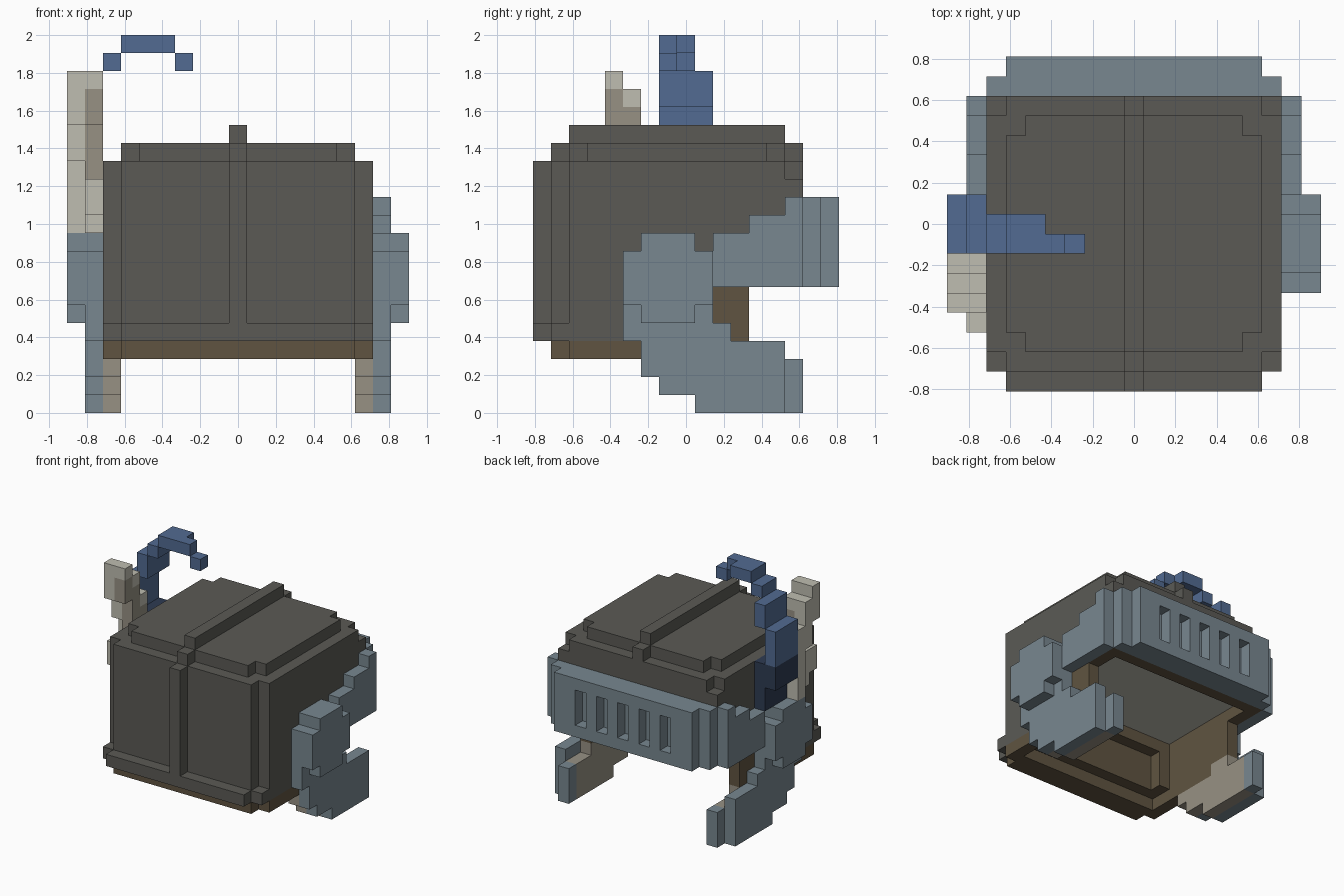
import bpy, bmesh, math
from mathutils import Vector

if "Cube" in bpy.data.objects:
    bpy.data.objects.remove(bpy.data.objects["Cube"])

U = 2 / 21          # edge of one cube
cells = {}          # (i, j, k) -> (part, colour)


def lin(h):
    c = [int(h[i:i + 2], 16) / 255 for i in (0, 2, 4)]
    return [v / 12.92 if v <= 0.04045 else ((v + 0.055) / 1.055) ** 2.4 for v in c] + [1]


COLOURS = {"dark_iron": "5B5A55", "slate_steel": "788790", "feather_blue": "526B92",
           "feather_navy": "2E3B52", "leather_brown": "605441", "bone": "BFBDB1",
           "tan": "979184"}
mats = {}
for name, code in COLOURS.items():
    mats[name] = bpy.data.materials.new(name)
    mats[name].diffuse_color = lin(code)
names = list(COLOURS)


def span(a, b):
    return range(math.ceil(a), math.floor(b) + 1)


def box(part, colour, x0, x1, y0, y1, z0, z1, mirror=False):
    """Fill cubes between the bounds (in cube units)."""
    for i in span(x0, x1):
        for j in span(y0, y1):
            for k in range(z0, z1):
                cells[i, j, k] = (part, colour)
                if mirror:
                    cells[-i, j, k] = (part, colour)


def cut(x0, x1, y0, y1, z0, z1):
    for i in span(x0, x1):
        for j in span(y0, y1):
            for k in range(z0, z1):
                cells.pop((i, j, k), None)
                cells.pop((-i, j, k), None)


D, S, B, N, L, W, T = names

# helmet body with stepped corners
box("helmet_body", D, -7.5, 7.5, -6.5, 6.5, 4, 14)
box("helmet_body", D, -6.5, 6.5, -7.5, -6.5, 4, 14)
cut(6.5, 7.5, 5.5, 6.5, 13, 14)
cut(0, 7.5, 1.5, 6.5, 4, 7)          # open back of the neck
cut(0, 6.5, -5.5, 6.5, 4, 7)         # head opening
cut(0, 6.5, -3.5, 5.5, 7, 8)         # recessed inner ceiling
# padded inner front wall with a recess
box("brow_padding", L, -6.5, 6.5, -5.5, -4.5, 4, 7)
box("brow_padding", L, 5.5, 6.5, -4.5, -3.5, 4, 7, True)
# lower front lip
box("front_lip", D, -7.5, 7.5, -7.5, -6.5, 4, 5)
box("front_lip", D, -6.5, 6.5, -8.5, -7.5, 4, 5)
# lid
box("lid", D, -6.5, 6.5, -5.5, 4.5, 14, 15)
box("lid", D, -5.5, 5.5, -6.5, 5.5, 14, 15)
# centre ridge
box("ridge", D, -0.5, 0.5, -8.5, -7.5, 5, 14)
box("ridge", D, -0.5, 0.5, -7.5, 6.5, 14, 15)
box("ridge", D, -0.5, 0.5, -6.5, 5.5, 15, 16)

# leather rim, cheek padding
box("leather_rim", L, -6.5, 6.5, -7.5, -5.5, 3, 4)
box("leather_rim", L, 6.5, 7.5, -6.5, 1.5, 3, 4, True)
box("cheek_padding", L, 6.5, 7.5, 1.5, 3.5, 4, 7, True)

# jaw guards: rows of (z0, z1, y0, y1), tan lining inside the low rows
for z0, z1, y0, y1 in [(0, 1, .5, 5.5), (1, 2, -1.5, 5.5), (2, 3, -2.5, 5.5), (3, 4, -2.5, 5.5),
                       (4, 5, -3.5, 2.5), (5, 9, -3.5, 1.5), (9, 10, -2.5, .5)]:
    box("jaw_guard", S, 7.5, 8.5, y0, y1, z0, z1, True)
    if z1 < 4:
        box("jaw_lining", T, 6.5, 7.5, y0, y1, z0, z1, True)
box("jaw_lining", T, 6.5, 7.5, 1.5, 3.5, 3, 4, True)
box("jaw_guard", S, 6.5, 7.5, 5.5, 6.5, 0, 3, True)
# ear bosses
box("ear_boss", S, 8.5, 9.5, -2.5, .5, 5, 10, True)
box("ear_boss", S, 8.5, 9.5, -3.5, 1.5, 6, 9, True)

# neck band with slots
for y0, y1, z1 in [(1.5, 3.5, 10), (3.5, 5.5, 11), (5.5, 6.5, 12)]:
    box("neck_band", S, 7.5, 8.5, y0, y1, 7, z1, True)
box("neck_band", S, -7.5, 7.5, 6.5, 7.5, 7, 12)
box("neck_band", S, -6.5, 6.5, 7.5, 8.5, 7, 12)
for x in (0, 2, 4):
    cut(x - .5, x + .5, 7.5, 8.5, 8, 11)

# pale feather on the left side
box("pale_feather", W, -9.5, -7.5, -4.5, -3.5, 16, 19)
box("pale_feather", W, -9.5, -7.5, -3.5, -2.5, 14, 18)
box("pale_feather", W, -9.5, -7.5, -2.5, -1.5, 12, 16)
box("pale_feather", W, -9.5, -7.5, -2.5, -1.5, 10, 12)
box("pale_feather", W, -8.5, -7.5, -5.5, -4.5, 11, 13)
box("pale_feather", W, -8.5, -7.5, -4.5, -2.5, 10, 13)
box("pale_feather", T, -8.5, -7.5, -4.5, -3.5, 16, 18)
box("pale_feather", T, -8.5, -7.5, -3.5, -2.5, 13, 17)
box("pale_feather", T, -8.5, -7.5, -2.5, -1.5, 13, 15)

# curled blue feather
box("blue_feather", B, -9.5, -8.5, -1.5, 1.5, 12, 17)
box("blue_feather", N, -9.5, -8.5, -1.5, 1.5, 12, 14)
box("blue_feather", B, -8.5, -7.5, -1.5, 1.5, 17, 19)
box("blue_feather", N, -8.5, -7.5, -1.5, 1.5, 10, 14)
box("blue_feather", B, -7.5, -6.5, -1.5, .5, 19, 20)
box("blue_feather", B, -6.5, -4.5, -1.5, .5, 20, 21)
box("blue_feather", B, -4.5, -3.5, -1.5, -.5, 20, 21)
box("blue_feather", B, -3.5, -2.5, -1.5, -.5, 19, 20)


def face_colour(part, colour, c, d):
    """Leather on the inner walls, a pale inner ceiling."""
    i, j, k = c
    if part == "helmet_body":
        if d[2] == -1 and k == 8:
            return W
        if d[2] == -1 and k == 7:
            return L
        if k < 8 and abs(i) < 8 and -6 <= j <= 6:
            if d[0] * i < 0 or (d[1] == 1 and j < 6) or (d[1] == -1 and j == 6):
                return L
    return colour


# turn each part's exposed cube faces into one mesh
DIRS = [Vector(v) for v in ((1, 0, 0), (-1, 0, 0), (0, 1, 0), (0, -1, 0), (0, 0, 1), (0, 0, -1))]
for part in sorted({p for p, _ in cells.values()}):
    bm = bmesh.new()
    for c, (p, colour) in cells.items():
        if p != part:
            continue
        for d in DIRS:
            if tuple(int(a + b) for a, b in zip(c, d)) in cells:
                continue
            u = Vector((d.y, d.z, d.x))
            v = d.cross(u)
            mid = Vector((c[0], c[1], c[2] + .5)) + d / 2
            f = bm.faces.new([bm.verts.new((mid + (u * a + v * b) / 2) * U)
                              for a, b in ((-1, -1), (1, -1), (1, 1), (-1, 1))])
            f.material_index = names.index(face_colour(p, colour, c, d))
    bmesh.ops.remove_doubles(bm, verts=bm.verts, dist=U / 100)
    bmesh.ops.dissolve_limit(bm, angle_limit=0.02, verts=bm.verts, edges=bm.edges,
                             delimit={'MATERIAL'})
    me = bpy.data.meshes.new(part)
    bm.to_mesh(me)
    bm.free()
    for m in mats.values():
        me.materials.append(m)
    bpy.context.collection.objects.link(bpy.data.objects.new(part, me))

for m in bpy.data.materials:
    if m.users and not m.is_grease_pencil:
        m.use_nodes = True
        m.node_tree.nodes["Principled BSDF"].inputs["Base Color"].default_value = m.diffuse_color
